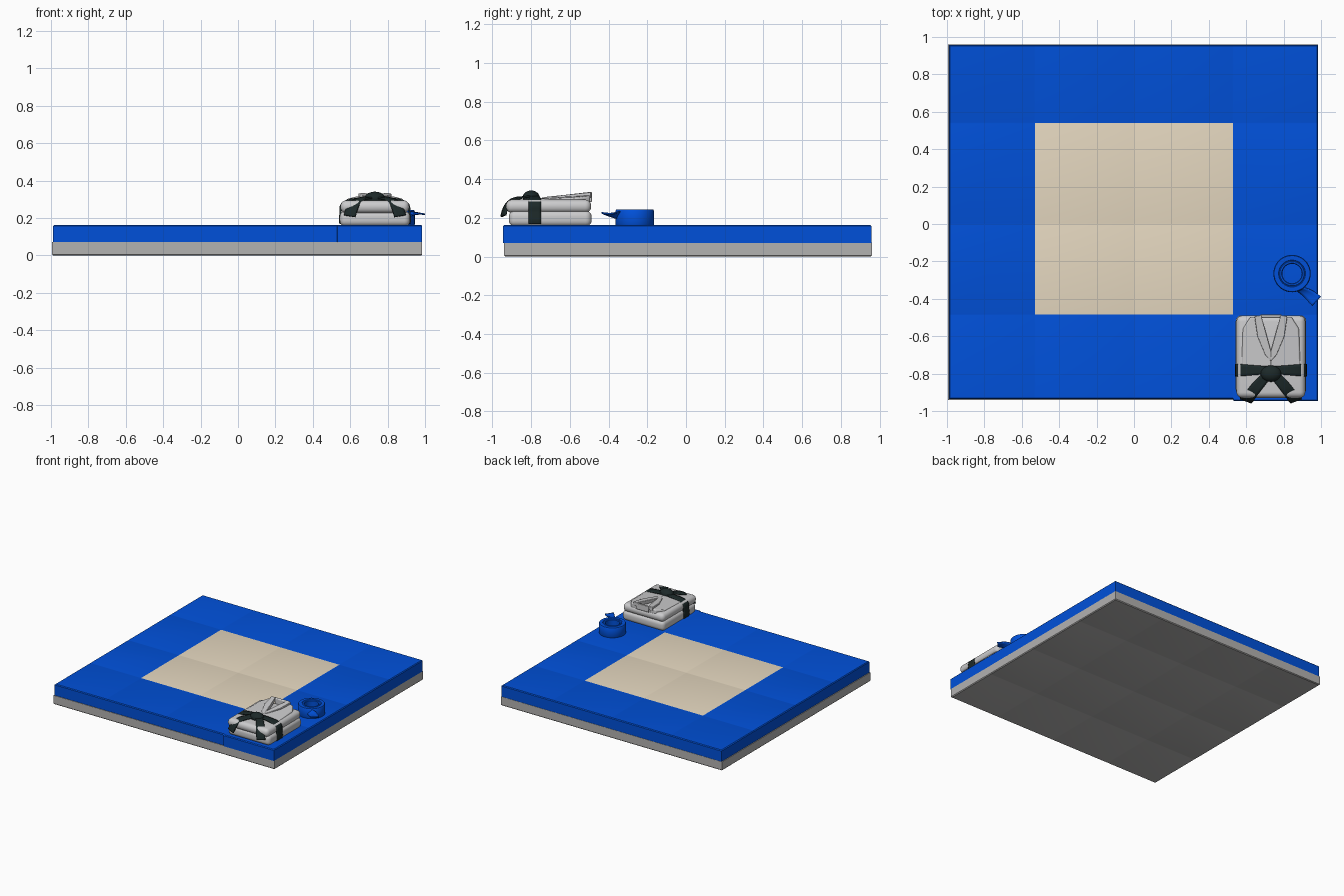
import bpy, bmesh, math
from mathutils import Vector

if "Cube" in bpy.data.objects:
    bpy.data.objects.remove(bpy.data.objects["Cube"])


def mat(name, rgb):
    m = bpy.data.materials.new(name)
    m.diffuse_color = (*rgb, 1)
    m.use_nodes = True
    m.node_tree.nodes["Principled BSDF"].inputs["Base Color"].default_value = m.diffuse_color
    return m


BLUE = mat("mat blue", (0.0, 0.081, 0.70))
BEIGE = mat("mat beige", (0.79, 0.69, 0.53))
GREY = mat("foam grey", (0.45, 0.445, 0.44))
CLOTH = mat("cloth light grey", (0.60, 0.60, 0.61))
BLACK = mat("belt black", (0.012, 0.022, 0.022))


def finish(name, bm, mats, angle=40):
    bmesh.ops.recalc_face_normals(bm, faces=bm.faces[:])
    me = bpy.data.meshes.new(name)
    bm.to_mesh(me)
    bm.free()
    ob = bpy.data.objects.new(name, me)
    bpy.context.collection.objects.link(ob)
    for m in mats:
        me.materials.append(m)
    bpy.ops.object.select_all(action='DESELECT')
    ob.select_set(True)
    bpy.context.view_layer.objects.active = ob
    bpy.ops.object.shade_smooth_by_angle(angle=math.radians(angle))
    return ob


def lines(lo, hi, seams, b=0.006, g=0.003, dip=0.0006):
    """Grid lines and how deep each one dips (edges and faint seams dip)."""
    out = [(lo, b), (lo + b, 0)]
    for s in seams:
        out += [(s - g, 0), (s, dip), (s + g, 0)]
    return out + [(hi - b, 0), (hi, b)]


def slab(name, xr, yr, z, z_end, mats, rule, corner=0.0):
    """Tiled face at z with side walls running to z_end and a narrow lip."""
    xs = lines(*xr, (-0.53, 0, 0.53))
    ys = lines(*yr, (-0.485, 0, 0.54))
    sgn = 1 if z > z_end else -1
    bm = bmesh.new()
    v = [[bm.verts.new((x, y - (corner if x > 0.53 and j < 2 else 0), z - sgn * max(dx, dy)))
          for j, (y, dy) in enumerate(ys)] for x, dx in xs]
    for i in range(len(xs) - 1):
        for j in range(len(ys) - 1):
            f = bm.faces.new((v[i][j], v[i + 1][j], v[i + 1][j + 1], v[i][j + 1]))
            f.material_index = rule(f.calc_center_median())
    for step in range(2):
        edges = [e for e in bm.edges if e.is_boundary]
        new = bmesh.ops.extrude_edge_only(bm, edges=edges)['geom']
        for g in new:
            if isinstance(g, bmesh.types.BMVert):
                if step == 0:
                    g.co.z = z_end
                else:
                    g.co.x *= 0.98
                    g.co.y *= 0.98
            elif isinstance(g, bmesh.types.BMFace):
                g.material_index = 0
    return finish(name, bm, mats, 30)


# Two-layer tiled mat: blue top with beige centre, grey foam base
slab("mat_top", (-0.989, 0.985), (-0.936, 0.958), 0.163, 0.071, [BLUE, BEIGE],
     lambda c: int(abs(c.x) < 0.53 and -0.485 < c.y < 0.54), corner=0.01)
slab("foam_base", (-0.995, 0.985), (-0.94, 0.96), 0.0, 0.072, [GREY], lambda c: 0)


def cushion(name, x, y, z, r, m):
    """Softly rounded cloth layer."""
    bm = bmesh.new()
    bmesh.ops.create_cube(bm, size=1)
    for v in bm.verts:
        v.co = Vector((sum(x) / 2 + v.co.x * (x[1] - x[0]),
                       sum(y) / 2 + v.co.y * (y[1] - y[0]),
                       sum(z) / 2 + v.co.z * (z[1] - z[0])))
    bmesh.ops.bevel(bm, geom=bm.edges[:], offset=r, segments=5, profile=0.5, affect='EDGES')
    return finish(name, bm, [m], 60)


def ribbon(name, pairs, thick, m):
    """Smooth band through pairs of edge points, thickened."""
    bm = bmesh.new()
    rows = [[bm.verts.new(p) for p in pr] for pr in pairs]
    for a, b in zip(rows, rows[1:]):
        bm.faces.new((a[0], a[1], b[1], b[0]))
    ob = finish(name, bm, [m], 50)
    s = ob.modifiers.new("Smooth", 'SUBSURF')
    s.levels = s.render_levels = 2
    crease = ob.data.attributes.new("crease_vert", 'FLOAT', 'POINT')
    n = len(ob.data.vertices)
    for i in (0, 1, n - 2, n - 1):
        crease.data[i].value = 1.0
    sol = ob.modifiers.new("Thickness", 'SOLIDIFY')
    sol.thickness, sol.offset = thick, 0
    return ob


# Folded uniform: two thick folds
CX = 0.732
for name, hw, y0, y1, z0, z1 in (("uniform_fold_lower", 0.188, -0.915, -0.488, 0.155, 0.238),
                                 ("uniform_fold_upper", 0.184, -0.93, -0.49, 0.226, 0.294)):
    cushion(name, (CX - hw, CX + hw), (y0, y1), (z0, z1), 0.031, CLOTH)


def prism(name, pts, thick, m, bevel=0.006):
    """Flat cloth panel: outline points (x, y, z of top) pushed down by thick."""
    bm = bmesh.new()
    top = bm.faces.new([bm.verts.new(p) for p in pts])
    new = bmesh.ops.extrude_face_region(bm, geom=[top])['geom']
    for g in new:
        if isinstance(g, bmesh.types.BMVert):
            g.co.z -= thick
    ob = finish(name, bm, [m], 50)
    b = ob.modifiers.new("Round", 'BEVEL')
    b.width, b.segments = bevel, 3
    return ob


# Chest panels rising to the neck, and collar bands around the V opening
for side, s in (("left", -1), ("right", 1)):
    prism("chest_panel_" + side,
          [(CX + s * x, y, z) for x, y, z in ((-0.002, -0.80, 0.300), (0.16, -0.80, 0.295),
           (0.15, -0.56, 0.302), (0.11, -0.497, 0.314), (0.06, -0.495, 0.320), (-0.002, -0.685, 0.308))],
          0.05, CLOTH, 0.008)
    prism("collar_" + side,
          [(CX + s * x, y, z) for x, y, z in ((0.052, -0.487, 0.335), (0.088, -0.493, 0.332),
           (0.072, -0.60, 0.321), (0.03, -0.70, 0.311), (-0.002, -0.735, 0.307), (-0.002, -0.685, 0.311))],
          0.03, CLOTH, 0.004)
prism("collar_back", [(CX - 0.06, -0.485, 0.333), (CX + 0.06, -0.485, 0.333),
                      (CX + 0.048, -0.503, 0.329), (CX - 0.048, -0.503, 0.329)], 0.05, CLOTH, 0.005)

# Belt: band over the uniform, knot and two tails
arc = [(-0.184, 0.168), (-0.191, 0.195), (-0.181, 0.234), (-0.188, 0.262), (-0.165, 0.296), (-0.05, 0.309)]
arc += [(-x, z) for x, z in reversed(arc)]
ribbon("belt_band", [((CX + x, -0.815 + 0.012 * (abs(x) < 0.1), z), (CX + x, -0.748 - 0.012 * (abs(x) < 0.1), z))
                     for x, z in arc], 0.01, BLACK)
for side, s in (("left", -1), ("right", 1)):
    tail = [((0.0, -0.82, 0.305), (0.03, -0.785, 0.315)),
            ((0.045, -0.88, 0.308), (0.10, -0.85, 0.305)),
            ((0.08, -0.925, 0.285), (0.135, -0.90, 0.285)),
            ((0.095, -0.948, 0.24), (0.155, -0.926, 0.25)),
            ((0.105, -0.955, 0.205), (0.165, -0.932, 0.215))]
    ribbon("belt_tail_" + side, [tuple((CX + s * x, y, z) for x, y, z in p) for p in tail], 0.01, BLACK)
bm = bmesh.new()
bmesh.ops.create_uvsphere(bm, u_segments=20, v_segments=12, radius=1)
for v in bm.verts:
    v.co = Vector((CX + v.co.x * 0.056, -0.80 + v.co.y * 0.044, 0.305 + v.co.z * 0.036))
finish("belt_knot", bm, [BLACK], 60)

# Tape roll: revolved hollow section with a raised winding, and a loose end
TX, TY, N = 0.845, -0.265, 40
section = [(0.052, 0.160), (0.097, 0.160), (0.10, 0.166), (0.10, 0.236), (0.096, 0.242), (0.072, 0.242),
           (0.07, 0.239), (0.067, 0.239), (0.065, 0.242), (0.056, 0.242), (0.052, 0.238)]
bm = bmesh.new()
rings = [[bm.verts.new((TX + r * math.cos(2 * math.pi * i / N), TY + r * math.sin(2 * math.pi * i / N), z))
          for r, z in section] for i in range(N)]
K = len(section)
for i in range(N):
    a, b = rings[i], rings[(i + 1) % N]
    for k in range(K):
        bm.faces.new((a[k], b[k], b[(k + 1) % K], a[(k + 1) % K]))
finish("tape_roll", bm, [BLUE], 35)
ribbon("tape_loose_end", [((0.868, -0.355, 0.195), (0.892, -0.338, 0.235)),
                          ((0.90, -0.378, 0.202), (0.935, -0.345, 0.232)),
                          ((0.928, -0.412, 0.215), (0.972, -0.365, 0.225)),
                          ((0.953, -0.437, 0.226), (0.999, -0.388, 0.220))], 0.008, BLUE)
